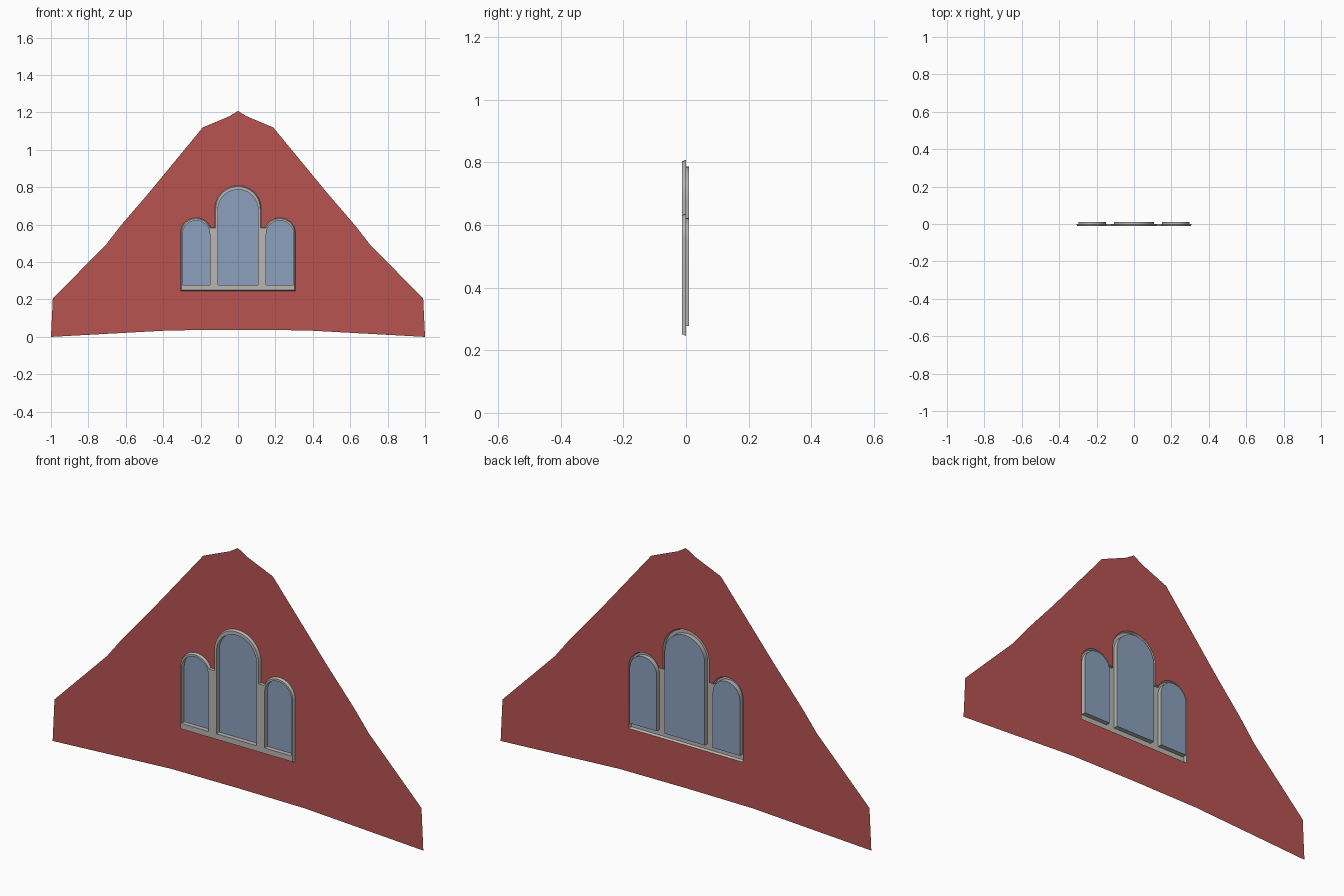
import bpy, bmesh
from math import sin, cos, radians

cube = bpy.data.objects.get("Cube")
if cube:
    bpy.data.objects.remove(cube, do_unlink=True)

FRONT, WALL, BACK = -0.012, 0.0, 0.01   # depth of frame face, wall, glass


def material(name, rgb):
    m = bpy.data.materials.new(name)
    m.use_nodes = True
    m.diffuse_color = (*rgb, 1)
    m.node_tree.nodes["Principled BSDF"].inputs["Base Color"].default_value = (*rgb, 1)
    return m


red = material("brick red", (0.48, 0.088, 0.083))
grey = material("frame grey", (0.48, 0.475, 0.455))
blue = material("glass blue", (0.262, 0.352, 0.515))


def arc(cx, cz, r, end, steps):
    angles = [radians(end * i / steps) for i in range(steps + 1)]
    return [(cx + r * cos(a), cz + r * sin(a)) for a in angles]


def mirrored(half):
    """Close a right-hand half outline that runs from the bottom up to x = 0."""
    return half + [(-x, z) for x, z in reversed(half) if abs(x) > 1e-5]


def frame_outline(g):
    """Outer edge of the triple window, grown by g."""
    half = [(0.303 + g, 0.251 - g)]
    half += arc(0.224, 0.553, 0.079 + g, 158, 16)
    half.append((0.119 + g, half[-1][1]))
    half += arc(0, 0.685, 0.119 + g, 90, 12)
    return mirrored(half)


def pane_outline(cx, r, spring):
    return [(cx - r, 0.278), (cx + r, 0.278)] + arc(cx, spring, r, 180, 20)


def add_loop(bm, points, y):
    return [bm.verts.new((x, y, z)) for x, z in points]


def fill(bm, loops):
    """Flat front-facing sheet; the loops after the first become holes."""
    edges = []
    for loop in loops:
        for a, b in zip(loop, loop[1:] + loop[:1]):
            edges.append(bm.edges.get((a, b)) or bm.edges.new((a, b)))
    made = bmesh.ops.triangle_fill(bm, edges=edges, use_beauty=True, normal=(0, -1, 0))
    for f in made["geom"]:
        if isinstance(f, bmesh.types.BMFace):
            f.normal_update()
            if f.normal.y > 0:
                f.normal_flip()


def strip(bm, first, second):
    n = len(first)
    for i in range(n):
        j = (i + 1) % n
        bm.faces.new((first[i], first[j], second[j], second[i]))


def finish(bm, name, mat):
    mesh = bpy.data.meshes.new(name)
    bm.to_mesh(mesh)
    bm.free()
    mesh.materials.append(mat)
    obj = bpy.data.objects.new(name, mesh)
    bpy.context.collection.objects.link(obj)
    bpy.ops.object.select_all(action='DESELECT')
    obj.select_set(True)
    bpy.context.view_layer.objects.active = obj
    bpy.ops.object.shade_smooth_by_angle(angle=radians(30))


panes = {
    "right_pane": pane_outline(-0.224, 0.073, 0.549),
    "centre_pane": pane_outline(0, 0.108, 0.679),
    "left_pane": pane_outline(0.224, 0.073, 0.549),
}

# Gable wall: a thin sheet with an opening for the window
gable = mirrored([(0, 0.037), (0.36, 0.035), (1, 0), (0.99, 0.205), (0.706, 0.493),
                  (0.626, 0.596), (0.478, 0.768), (0.188, 1.12), (0.045, 1.18), (0, 1.208)])
bm = bmesh.new()
fill(bm, [add_loop(bm, gable, WALL), add_loop(bm, frame_outline(0.005), WALL)])
finish(bm, "gable_wall", red)

# Window frame: bevelled rim, face with three openings, and deep reveals
bm = bmesh.new()
rim = add_loop(bm, frame_outline(0.005), WALL)
face = add_loop(bm, frame_outline(0), FRONT)
openings = [add_loop(bm, p, FRONT) for p in panes.values()]
strip(bm, rim, face)
fill(bm, [face] + openings)
for opening, p in zip(openings, panes.values()):
    strip(bm, opening, add_loop(bm, p, BACK))
finish(bm, "window_frame", grey)

# Glass panes at the back of the reveals
for name, p in panes.items():
    bm = bmesh.new()
    bm.faces.new(add_loop(bm, p, BACK))
    finish(bm, name, blue)
